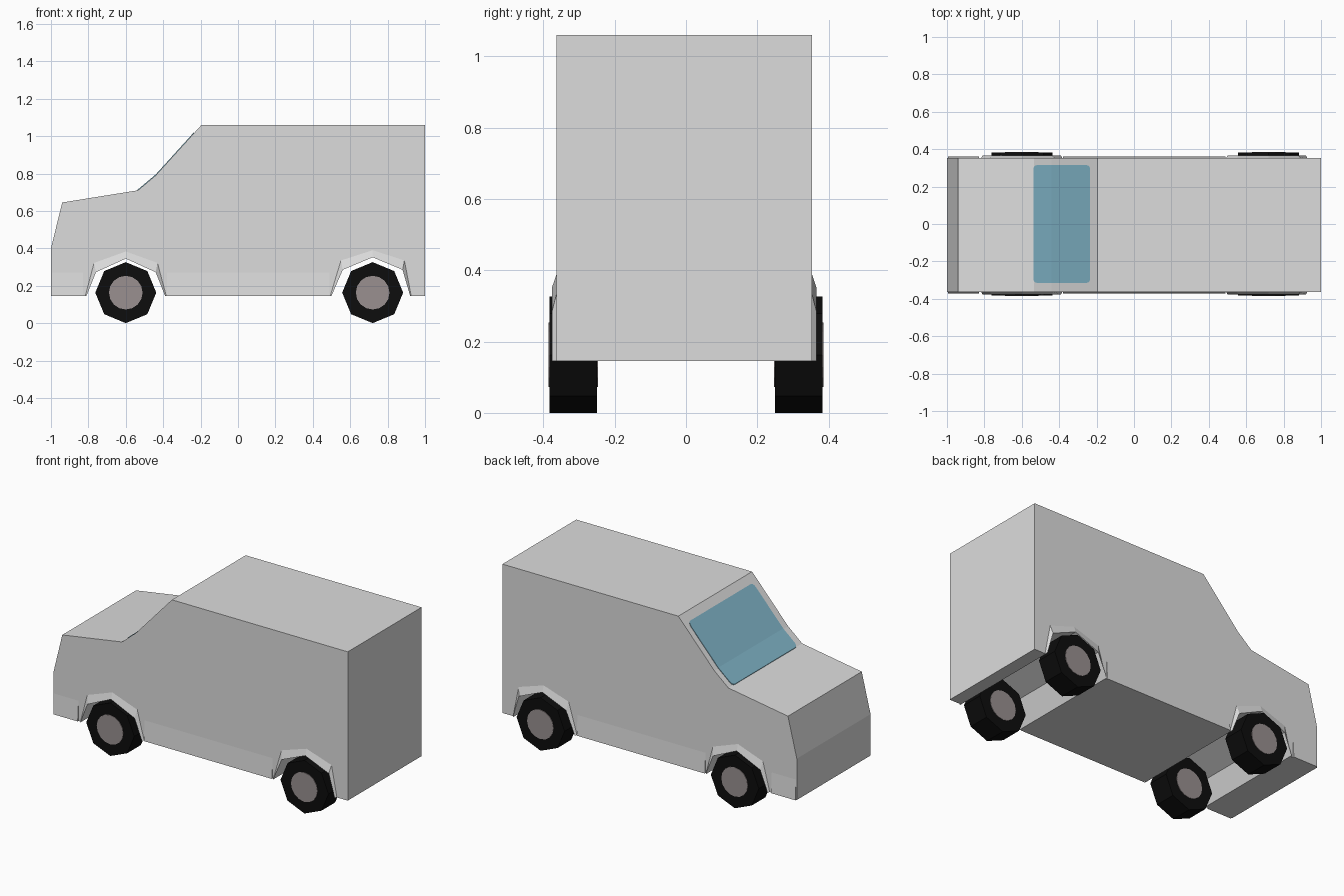
import bpy, bmesh, math

if "Cube" in bpy.data.objects:
    bpy.data.objects.remove(bpy.data.objects["Cube"])


def material(name, r, g, b):
    m = bpy.data.materials.new(name)
    m.diffuse_color = (r, g, b, 1)
    m.use_nodes = True
    m.node_tree.nodes["Principled BSDF"].inputs["Base Color"].default_value = m.diffuse_color
    return m


PAINT = material("light grey paint", 0.72, 0.72, 0.72)
RUBBER = material("black rubber", 0.004, 0.004, 0.004)
HUB = material("warm grey hub", 0.32, 0.28, 0.28)
GLASS = material("blue glass", 0.22, 0.47, 0.59)


def finish(name, bm, mat):
    bmesh.ops.recalc_face_normals(bm, faces=bm.faces)
    mesh = bpy.data.meshes.new(name)
    bm.to_mesh(mesh)
    bm.free()
    mesh.materials.append(mat)
    ob = bpy.data.objects.new(name, mesh)
    bpy.context.collection.objects.link(ob)
    return ob


def loft(name, loops, mat, caps=True):
    """Bridge successive closed loops of points."""
    bm = bmesh.new()
    rows = [[bm.verts.new(p) for p in loop] for loop in loops]
    n = len(rows[0])
    for a, b in zip(rows, rows[1:]):
        for i in range(n):
            j = (i + 1) % n
            bm.faces.new((a[i], a[j], b[j], b[i]))
    if caps:
        bm.faces.new(rows[0])
        bm.faces.new(rows[-1])
    return finish(name, bm, mat)


def prism(name, profile, y0, y1, mat):
    return loft(name, [[(x, y, z) for x, z in profile] for y in (y0, y1)], mat)


FLOOR, Y_FRONT, Y_BACK = 0.146, -0.363, 0.353
front_arch = [(-0.81, FLOOR), (-0.76, 0.272), (-0.60, 0.345), (-0.44, 0.272), (-0.39, FLOOR)]
rear_arch = [(0.50, FLOOR), (0.56, 0.285), (0.72, 0.352), (0.88, 0.285), (0.92, FLOOR)]
windshield_line = [(-0.535, 0.71), (-0.44, 0.79), (-0.195, 1.06)]

# Body: side profile with wheel arches, extruded across the van
body_profile = ([(-1, FLOOR), *front_arch, *rear_arch, (1, FLOOR), (1, 1.06)]
                + windshield_line[::-1] + [(-0.94, 0.645), (-1, 0.40)])
prism("body", body_profile, Y_FRONT, Y_BACK, PAINT)

# Flared lips around the arches
for label, arch in (("front", front_arch), ("rear", rear_arch)):
    cx = arch[2][0]
    outer = [(x + (x - cx) * k, z + dz) for (x, z), k, dz in
             zip(arch, (0.03, 0.06, 0, 0.06, 0.03), (0, 0.05, 0.038, 0.05, 0))]
    for side, y, s in (("right", Y_FRONT, -1), ("left", Y_BACK, 1)):
        bm = bmesh.new()
        rows = [[bm.verts.new((px, yy, pz)) for px, pz in pts] for pts, yy in
                ((outer, y), (arch, y + s * 0.013), (arch, y))]
        for a, b in ((0, 1), (1, 2), (2, 0)):
            for i in range(4):
                bm.faces.new((rows[a][i], rows[a][i + 1], rows[b][i + 1], rows[b][i]))
        finish(f"{label}_{side}_arch_flare", bm, PAINT)

# Slightly flared lower sills
for label, x0, x1 in (("nose", -0.995, -0.83), ("middle", -0.38, 0.49)):
    for side, y, s in (("right", Y_FRONT, -1), ("left", Y_BACK, 1)):
        tri = [(y, 0.27), (y + s * 0.008, FLOOR), (y, FLOOR)]
        loft(f"{label}_{side}_sill", [[(x, yy, z) for yy, z in tri] for x in (x0, x1)], PAINT)


# Wheels: eight-sided tyres with a hub disc on both faces
def ring(cx, cz, r, n):
    return [(cx + r * math.sin(2 * math.pi * i / n), cz - r * math.cos(2 * math.pi * i / n))
            for i in range(n)]


for label, cx in (("front", -0.60), ("rear", 0.72)):
    for side, s in (("right", -1), ("left", 1)):
        prism(f"{label}_{side}_tyre", ring(cx, 0.163, 0.163, 8), s * 0.25, s * 0.383, RUBBER)
        prism(f"{label}_{side}_hub", ring(cx, 0.163, 0.09, 16), s * 0.247, s * 0.386, HUB)


# Windscreen: thin rounded plate folded along the front slope
def slope_z(x):
    a, b, c = windshield_line
    p, q = (a, b) if x < b[0] else (b, c)
    return p[1] + (x - p[0]) / (q[0] - p[0]) * (q[1] - p[1])


bm = bmesh.new()
x0, x1, hy, r = -0.538, -0.235, 0.315, 0.02
outline = []
for ccx, ccy, start in ((x1 - r, hy - r, 0), (x0 + r, hy - r, 90),
                        (x0 + r, -hy + r, 180), (x1 - r, -hy + r, 270)):
    for k in range(4):
        t = math.radians(start + 30 * k)
        outline.append(bm.verts.new((ccx + r * math.cos(t), ccy + r * math.sin(t), 0)))
bm.faces.new(outline)
bmesh.ops.bisect_plane(bm, geom=bm.verts[:] + bm.edges[:] + bm.faces[:],
                       plane_co=(-0.44, 0, 0), plane_no=(1, 0, 0))
for v in bm.verts:
    v.co.z = slope_z(v.co.x) - 0.001
top = bmesh.ops.extrude_face_region(bm, geom=bm.faces[:])["geom"]
for v in top:
    if isinstance(v, bmesh.types.BMVert):
        v.co.z += 0.006
finish("windscreen", bm, GLASS)
